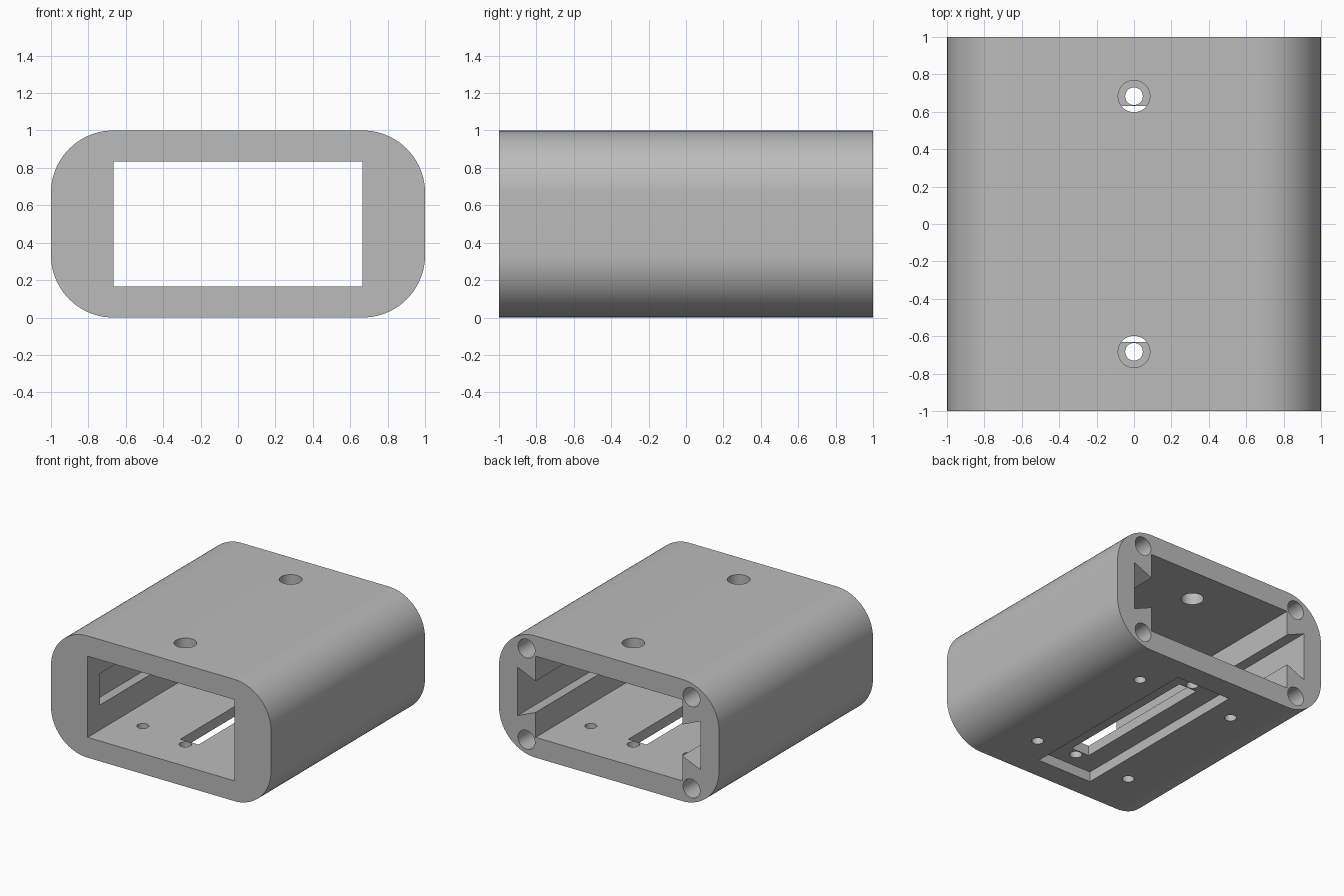
import bpy
import bmesh
from math import cos, sin, pi, radians
from mathutils import Matrix

if "Cube" in bpy.data.objects:
    bpy.data.objects.remove(bpy.data.objects["Cube"], do_unlink=True)

grey = bpy.data.materials.new("plain grey")
grey.use_nodes = True
grey.diffuse_color = (0.5, 0.5, 0.5, 1)
grey.node_tree.nodes["Principled BSDF"].inputs["Base Color"].default_value = (0.5, 0.5, 0.5, 1)


def make_object(name, bm):
    bmesh.ops.recalc_face_normals(bm, faces=bm.faces)
    mesh = bpy.data.meshes.new(name)
    bm.to_mesh(mesh)
    bm.free()
    mesh.materials.append(grey)
    obj = bpy.data.objects.new(name, mesh)
    bpy.context.collection.objects.link(obj)
    return obj


def extrude_profile(name, points, y0, y1):
    """Extrude an (x, z) outline along y."""
    bm = bmesh.new()
    face = bm.faces.new([bm.verts.new((x, y0, z)) for x, z in points])
    new = bmesh.ops.extrude_face_region(bm, geom=[face])["geom"]
    moved = [v for v in new if isinstance(v, bmesh.types.BMVert)]
    bmesh.ops.translate(bm, verts=moved, vec=(0, y1 - y0, 0))
    return make_object(name, bm)


def box(name, half_x, half_y, z0, z1):
    outline = [(-half_x, z0), (half_x, z0), (half_x, z1), (-half_x, z1)]
    return extrude_profile(name, outline, -half_y, half_y)


def cylinder(name, radius, length, center, along_y=False):
    bm = bmesh.new()
    turn = Matrix.Rotation(pi / 2, 4, 'X') if along_y else Matrix()
    bmesh.ops.create_cone(bm, cap_ends=True, segments=40, radius1=radius, radius2=radius,
                          depth=length, matrix=Matrix.Translation(center) @ turn)
    return make_object(name, bm)


# Rounded outer shell
R, STEPS = 1 / 3, 20
outline = []
for i, (cx, cz) in enumerate([(1 - R, 1 - R), (R - 1, 1 - R), (R - 1, R), (1 - R, R)]):
    for k in range(STEPS + 1):
        a = (i + k / STEPS) * pi / 2
        outline.append((cx + R * cos(a), cz + R * sin(a)))
body = extrude_profile("housing", outline, -1, 1)

# Rectangular opening through the whole length
WALL = 1 / 6
cutters = [box("opening_cutter", 4 * WALL, 1.2, WALL, 1 - WALL)]

# Dovetail rails, open at the back and closed near the front
for s in (-1, 1):
    rail = [(s * 0.6, 0.4), (s * 0.833, 0.3), (s * 0.833, 0.7), (s * 0.6, 0.6)]
    cutters.append(extrude_profile("rail_cutter", rail, -0.84, 1.2))
    # Blind screw holes in the back corners
    for z in (0.125, 0.875):
        cutters.append(cylinder("corner_hole_cutter", 0.077, 0.8, (s * 0.75, 0.8, z), True))

# Recess and slot in the underside
cutters.append(box("recess_cutter", 0.25, 0.815, -0.1, WALL / 2))
cutters.append(box("slot_cutter", 0.083, 0.63, -0.2, 0.3))

# Access holes in the top, screw holes in the floor
for s in (-1, 1):
    cutters.append(cylinder("top_hole_cutter", 0.085, 0.4, (0, s * 0.683, 0.95)))
    cutters.append(cylinder("floor_hole_cutter", 0.047, 0.5, (0, s * 0.683, 0.1)))
    for t in (-1, 1):
        cutters.append(cylinder("mount_hole_cutter", 0.045, 0.5, (t * 0.445, s * 0.6, 0.1)))

bpy.ops.object.select_all(action='DESELECT')
body.select_set(True)
bpy.context.view_layer.objects.active = body
for cutter in cutters:
    cutter.hide_render = True
    mod = body.modifiers.new("cut", 'BOOLEAN')
    mod.operation = 'DIFFERENCE'
    mod.solver = 'EXACT'
    mod.object = cutter
    bpy.ops.object.modifier_apply(modifier=mod.name)
    bpy.data.objects.remove(cutter, do_unlink=True)

bpy.ops.object.shade_smooth_by_angle(angle=radians(30))
